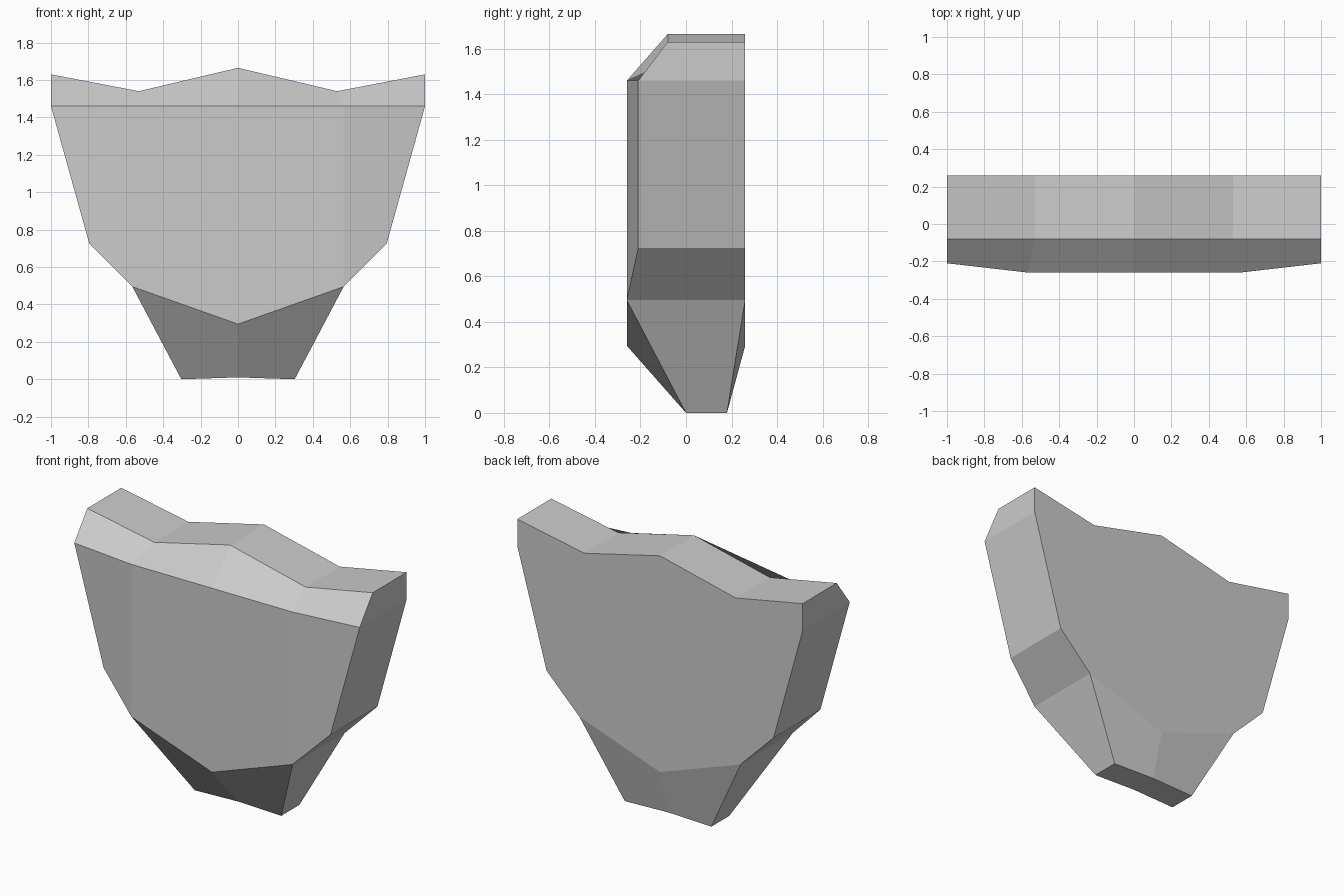
import bpy, bmesh

if "Cube" in bpy.data.objects:
    bpy.data.objects.remove(bpy.data.objects["Cube"])

# Rows of the right half, top to bottom: (x, front y, back y, z)
rows = [
    [(0, -.08, .26, 1.665), (.53, -.08, .26, 1.54), (1, -.08, .26, 1.63)],
    [(0, -.26, .26, 1.46), (.565, -.26, .26, 1.46), (1, -.21, .26, 1.46)],
    [(0, -.26, .26, .295), (.565, -.26, .26, .495), (.795, -.21, .26, .725)],
    [(0, 0, .18, .01), (.303, 0, .18, 0)],
]

bm = bmesh.new()
front = [[bm.verts.new((x, yf, z)) for x, yf, yb, z in r] for r in rows]
back = [[bm.verts.new((x, yb, z)) for x, yf, yb, z in r] for r in rows]

# Front and back panels
for side in (front, back):
    for upper, lower in zip(side, side[1:]):
        for i in range(len(lower) - 1):
            bm.faces.new((upper[i], upper[i + 1], lower[i + 1], lower[i]))


# Rim joining front to back: top, flank, base
def outline(side):
    return side[0] + [side[1][2], side[2][2], side[2][1], side[3][1], side[3][0]]


f, b = outline(front), outline(back)
for i in range(len(f) - 1):
    bm.faces.new((f[i], f[i + 1], b[i + 1], b[i]))

# Mirror to the left half and weld the centre seam
bmesh.ops.mirror(bm, geom=bm.verts[:] + bm.edges[:] + bm.faces[:],
                 axis='X', merge_dist=0.001)
bmesh.ops.remove_doubles(bm, verts=bm.verts[:], dist=0.001)
bmesh.ops.recalc_face_normals(bm, faces=bm.faces[:])

mesh = bpy.data.meshes.new("shield_block")
bm.to_mesh(mesh)
bm.free()
bpy.context.collection.objects.link(bpy.data.objects.new("shield_block", mesh))
